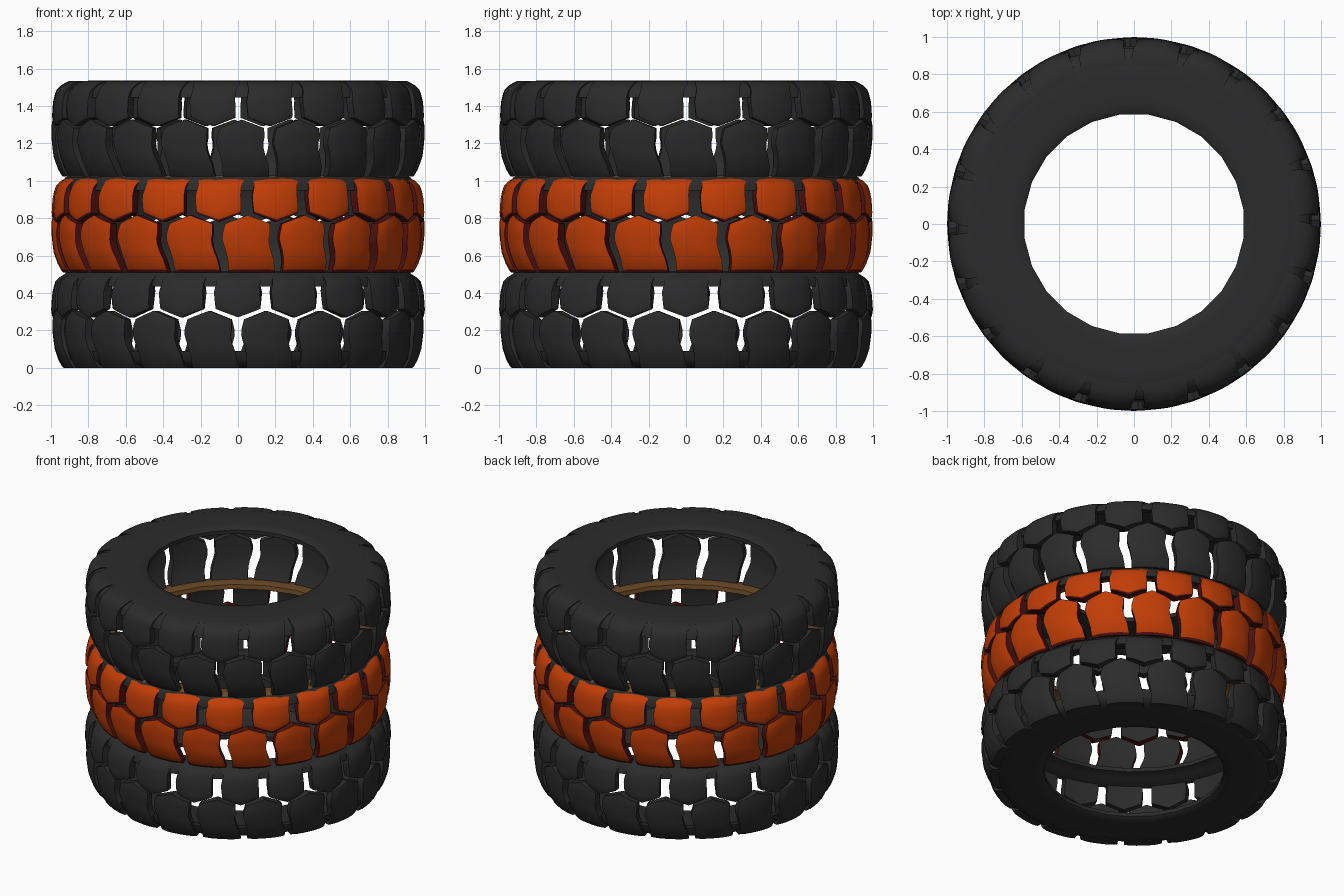
import bpy, bmesh, math

if "Cube" in bpy.data.objects:
    bpy.data.objects.remove(bpy.data.objects["Cube"])

H = 0.511          # height of one tyre
N = 20             # tread blocks per row
THICK = 0.065      # tread block thickness


def material(name, rgb):
    m = bpy.data.materials.new(name)
    m.diffuse_color = (*rgb, 1)
    m.use_nodes = True
    m.node_tree.nodes["Principled BSDF"].inputs["Base Color"].default_value = m.diffuse_color
    return m


black = material("black rubber", (0.024, 0.024, 0.024))
orange = material("orange paint", (0.53, 0.046, 0.002))
dark_red = material("dark red edge", (0.075, 0.006, 0.005))
brown = material("brown sidewall", (0.15, 0.07, 0.02))


def interp(points, t):
    for (a, va), (b, vb) in zip(points, points[1:]):
        if t <= b:
            return va + (vb - va) * max(0, t - a) / (b - a)
    return points[-1][1]


# Outer tread radius by height inside the tyre
CROWN = [(0.0, 0.945), (0.03, 0.96), (0.11, 0.987), (0.2, 0.997), (0.31, 1.0),
         (0.40, 0.993), (0.46, 0.978), (0.495, 0.945), (0.512, 0.915)]

# Each row: lower edge, upper edge, half width and sideways lean along the block
ROWS = [
    dict(lo=lambda u: 0.0, hi=lambda u: 0.305 - 0.045 * abs(u),
         width=[(0, 0.134), (0.5, 0.124), (0.8, 0.130), (1, 0.122)],
         lean=[(0, 0.026), (0.25, 0.02), (0.65, -0.012), (1, 0.0)], phase=0.0),
    dict(lo=lambda u: 0.270 + 0.045 * abs(u), hi=lambda u: 0.511,
         width=[(0, 0.122), (0.4, 0.126), (0.75, 0.121), (1, 0.138)],
         lean=[(0, 0.0), (0.5, -0.006), (1, 0.012)], phase=0.5),
]


def finish(bm, name, mats, angle=40):
    bmesh.ops.recalc_face_normals(bm, faces=bm.faces)
    me = bpy.data.meshes.new(name)
    bm.to_mesh(me)
    bm.free()
    for m in mats:
        me.materials.append(m)
    ob = bpy.data.objects.new(name, me)
    bpy.context.collection.objects.link(ob)
    bpy.ops.object.select_all(action='DESELECT')
    ob.select_set(True)
    bpy.context.view_layer.objects.active = ob
    bpy.ops.object.shade_smooth_by_angle(angle=math.radians(angle))
    return ob


def add_block(bm, row, centre, z0, nu=6, nv=10):
    """One curved tread block: outer grid, inner grid and rim."""
    layers = []
    for inner in (0, 1):
        grid = []
        for j in range(nv + 1):
            v = 0.05 * j if j < 2 else 0.05 + 0.95 * (j - 1) / (nv - 1)
            line = []
            for i in range(nu + 1):
                u = 2 * i / nu - 1
                z = row['lo'](u) + (row['hi'](u) - row['lo'](u)) * v
                a = centre + interp(row['lean'], v) + u * interp(row['width'], v)
                r = interp(CROWN, z)
                r -= THICK if inner else 0.012 * u ** 4 + 0.008 * (2 * v - 1) ** 6
                line.append(bm.verts.new((r * math.cos(a), r * math.sin(a), z0 + z)))
            grid.append(line)
        layers.append(grid)
    # material slots: 0 outside, 1 rim and bottom lip, 2 inside
    for k, g in enumerate(layers):
        for j in range(nv):
            for i in range(nu):
                f = bm.faces.new((g[j][i], g[j][i + 1], g[j + 1][i + 1], g[j + 1][i]))
                f.material_index = 1 if (k == 0 and j == 0) else 2 * k
    loop = ([(0, i) for i in range(nu)] + [(j, nu) for j in range(nv)] +
            [(nv, i) for i in range(nu, 0, -1)] + [(j, 0) for j in range(nv, 0, -1)])
    o, n = layers
    for (a, b), (c, d) in zip(loop, loop[1:] + loop[:1]):
        f = bm.faces.new((o[a][b], o[c][d], n[c][d], n[a][b]))
        f.material_index = 1


def tread(name, z0, turn, mats):
    for row, label in zip(ROWS, ("lower", "upper")):
        bm = bmesh.new()
        for k in range(N):
            a = -math.pi / 2 + turn + (k + row['phase']) * 2 * math.pi / N
            add_block(bm, row, a, z0)
        finish(bm, f"{name}_{label}_tread", mats)


# Ring sections as radius and depth from the tyre's end plane
WALL = [(0.585, 0.045), (0.585, 0.018), (0.605, 0.004), (0.65, 0.0), (0.80, 0.0),
        (0.87, 0.004), (0.91, 0.018), (0.94, 0.045), (0.953, 0.09),
        (0.91, 0.09), (0.88, 0.065), (0.80, 0.05), (0.62, 0.05)]
BEAD = [(0.80, 0.03), (0.805, 0.0), (0.86, -0.006), (0.92, 0.001), (0.94, 0.03),
        (0.948, 0.075), (0.91, 0.075), (0.87, 0.045)]


def ring(name, section, z_end, direction, main, segs=24):
    bm = bmesh.new()
    k = 1 / math.cos(math.pi / segs)
    rings = []
    for s in range(segs):
        a = (s + 0.5) * 2 * math.pi / segs
        rings.append([bm.verts.new((min(r * k, 0.958) * math.cos(a),
                                    min(r * k, 0.958) * math.sin(a),
                                    z_end + direction * d)) for r, d in section])
    n = len(section)
    for s in range(segs):
        p, q = rings[s], rings[(s + 1) % segs]
        for i in range(n):
            j = (i + 1) % n
            f = bm.faces.new((p[i], q[i], q[j], p[j]))
            # outer shoulder stays black
            if min(section[i][0], section[j][0]) > 0.9:
                f.material_index = 1
    finish(bm, name, [main, black], 50)


# Three stacked tyres; the middle one is painted
plain = [black, black, black]
painted = [orange, dark_red, black]
tread("bottom_tyre", 0.0, math.radians(9), plain)
tread("middle_tyre", H, math.radians(3), painted)
tread("top_tyre", 2 * H, math.radians(1.2), plain)

# Wide sidewalls at the ends of the stack, narrow rings between the tyres
ring("bottom_tyre_sidewall", WALL, 0.0, 1, black)
ring("top_tyre_sidewall", WALL, 3 * H + 0.002, -1, black)
ring("tyre_joint_ring", BEAD, H, -1, black)
ring("middle_tyre_upper_ring", BEAD, 2 * H, -1, brown)
